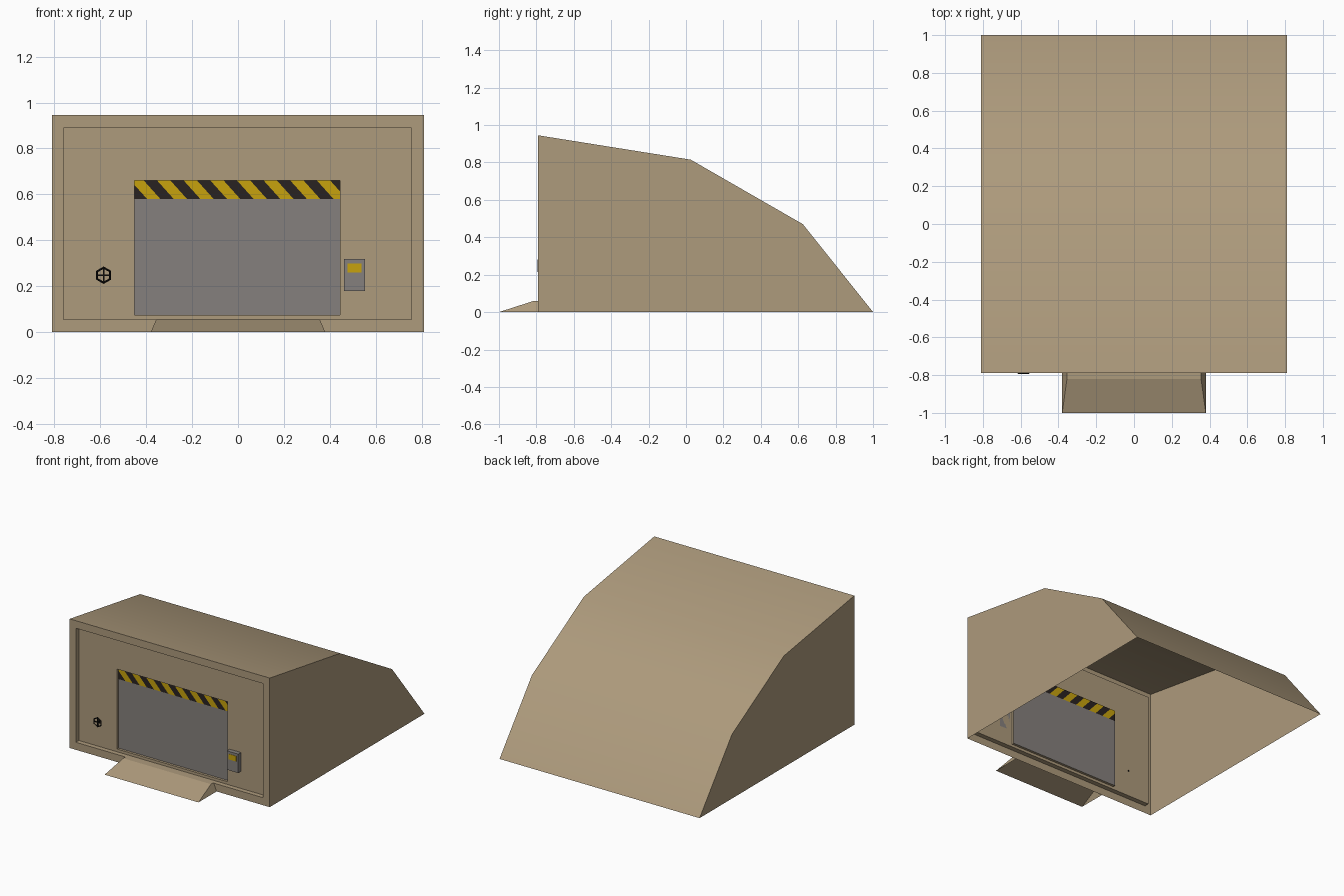
import bpy, bmesh, math
from mathutils import Vector

if "Cube" in bpy.data.objects:
    bpy.data.objects.remove(bpy.data.objects["Cube"])


def material(name, rgb):
    m = bpy.data.materials.new(name)
    m.diffuse_color = (*rgb, 1)
    m.use_nodes = True
    m.node_tree.nodes["Principled BSDF"].inputs["Base Color"].default_value = m.diffuse_color
    return m


TAN = material("sand_tan", (0.42, 0.325, 0.202))
GREY = material("door_grey", (0.235, 0.217, 0.205))
YELLOW = material("hazard_yellow", (0.57, 0.36, 0.004))
BLACK = material("hazard_black", (0.022, 0.016, 0.015))
DARK = material("wheel_black", (0.008, 0.007, 0.006))


def make(name, bm, *mats):
    me = bpy.data.meshes.new(name)
    bm.to_mesh(me)
    bm.free()
    for m in mats:
        me.materials.append(m)
    ob = bpy.data.objects.new(name, me)
    bpy.context.collection.objects.link(ob)
    return ob


def face(bm, pts):
    return bm.faces.new([bm.verts.new(p) for p in pts])


def rect(x0, x1, z0, z1, y):
    return [(x0, y, z0), (x1, y, z0), (x1, y, z1), (x0, y, z1)]


def box(name, x0, x1, y0, y1, z0, z1, mat):
    bm = bmesh.new()
    bmesh.ops.create_cube(bm, size=1)
    for v in bm.verts:
        v.co = ((x0 + x1) / 2 + v.co.x * (x1 - x0),
                (y0 + y1) / 2 + v.co.y * (y1 - y0),
                (z0 + z1) / 2 + v.co.z * (z1 - z0))
    return make(name, bm, mat)


W, FRONT, WALL, DOOR = 0.81, -0.79, -0.755, -0.737

# Roof and side walls, open underneath
roof = [(FRONT, 0.945), (0.025, 0.815), (0.625, 0.47), (1.0, 0.0)]
bm = bmesh.new()
for (ya, za), (yb, zb) in zip(roof, roof[1:]):
    face(bm, [(-W, ya, za), (W, ya, za), (W, yb, zb), (-W, yb, zb)])
side = [(FRONT, 0.0)] + roof[::-1]
face(bm, [(W, y, z) for y, z in side])
face(bm, [(-W, y, z) for y, z in reversed(side)])
bmesh.ops.remove_doubles(bm, verts=bm.verts, dist=1e-5)
shell = make("bunker_shell", bm, TAN)
bpy.context.view_layer.objects.active = shell
shell.select_set(True)
bpy.ops.object.shade_smooth_by_angle(angle=math.radians(30))

# Front wall: rim, recessed panel and door jamb as nested rings
panel = (-0.76, 0.755, 0.055, 0.89)
opening = (-0.45, 0.445, 0.075, 0.66)
rings = [rect(-W, W, 0, 0.945, FRONT), rect(*panel, FRONT), rect(*panel, WALL),
         rect(*opening, WALL), rect(*opening, DOOR)]
bm = bmesh.new()
for a, b in zip(rings, rings[1:]):
    for i in range(4):
        j = (i + 1) % 4
        face(bm, [a[i], a[j], b[j], b[i]])
bmesh.ops.remove_doubles(bm, verts=bm.verts, dist=1e-5)
make("front_wall", bm, TAN)

# Door leaf
bm = bmesh.new()
face(bm, rect(-0.45, 0.445, 0.075, 0.58, DOOR))
make("door", bm, GREY)

# Hazard band, cut into slanted stripes
PERIOD, SLANT, START = 0.116, 0.9, -0.41
bm = bmesh.new()
face(bm, rect(-0.45, 0.445, 0.58, 0.66, DOOR))
for k in range(-3, 18):
    bmesh.ops.bisect_plane(bm, geom=bm.verts[:] + bm.edges[:] + bm.faces[:],
                           plane_co=Vector((START + k * PERIOD / 2, DOOR, 0.66)),
                           plane_no=Vector((1, 0, SLANT)).normalized())
for f in bm.faces:
    c = f.calc_center_median()
    s = (c.x + SLANT * (c.z - 0.66) - START) / (PERIOD / 2)
    f.material_index = 1 if math.floor(s) % 2 == 0 else 0
make("hazard_band", bm, YELLOW, BLACK)

# Ramp with flared sides, open underneath
bm = bmesh.new()
face(bm, [(-0.38, -1, 0), (0.38, -1, 0), (0.355, -0.82, 0.058), (-0.355, -0.82, 0.058)])
face(bm, [(-0.355, -0.82, 0.058), (0.355, -0.82, 0.058), (0.355, FRONT, 0.058), (-0.355, FRONT, 0.058)])
flank = [(0.38, -1, 0), (0.38, FRONT, 0), (0.355, FRONT, 0.058), (0.355, -0.82, 0.058)]
face(bm, flank)
face(bm, [(-x, y, z) for x, y, z in reversed(flank)])
make("ramp", bm, TAN)

# Control box with screen
box("control_box", 0.461, 0.552, -0.787, WALL, 0.18, 0.318, GREY)
box("control_screen", 0.477, 0.537, -0.789, -0.786, 0.26, 0.30, YELLOW)

# Valve wheel: six-sided rim, cross spokes and shaft
cx, cy, cz = -0.585, -0.788, 0.248
bpy.ops.mesh.primitive_torus_add(major_segments=6, minor_segments=4, major_radius=0.033,
                                 minor_radius=0.005, location=(cx, cy, cz),
                                 rotation=(math.pi / 2, math.pi / 2, 0))
rim = bpy.context.object
rim.name = "wheel_rim"
rim.data.materials.append(DARK)
box("wheel_spoke_across", cx - 0.03, cx + 0.03, cy - 0.003, cy + 0.003, cz - 0.003, cz + 0.003, DARK)
box("wheel_spoke_upright", cx - 0.003, cx + 0.003, cy - 0.003, cy + 0.003, cz - 0.033, cz + 0.033, DARK)
box("wheel_shaft", cx - 0.004, cx + 0.004, cy, WALL + 0.005, cz - 0.004, cz + 0.004, DARK)
